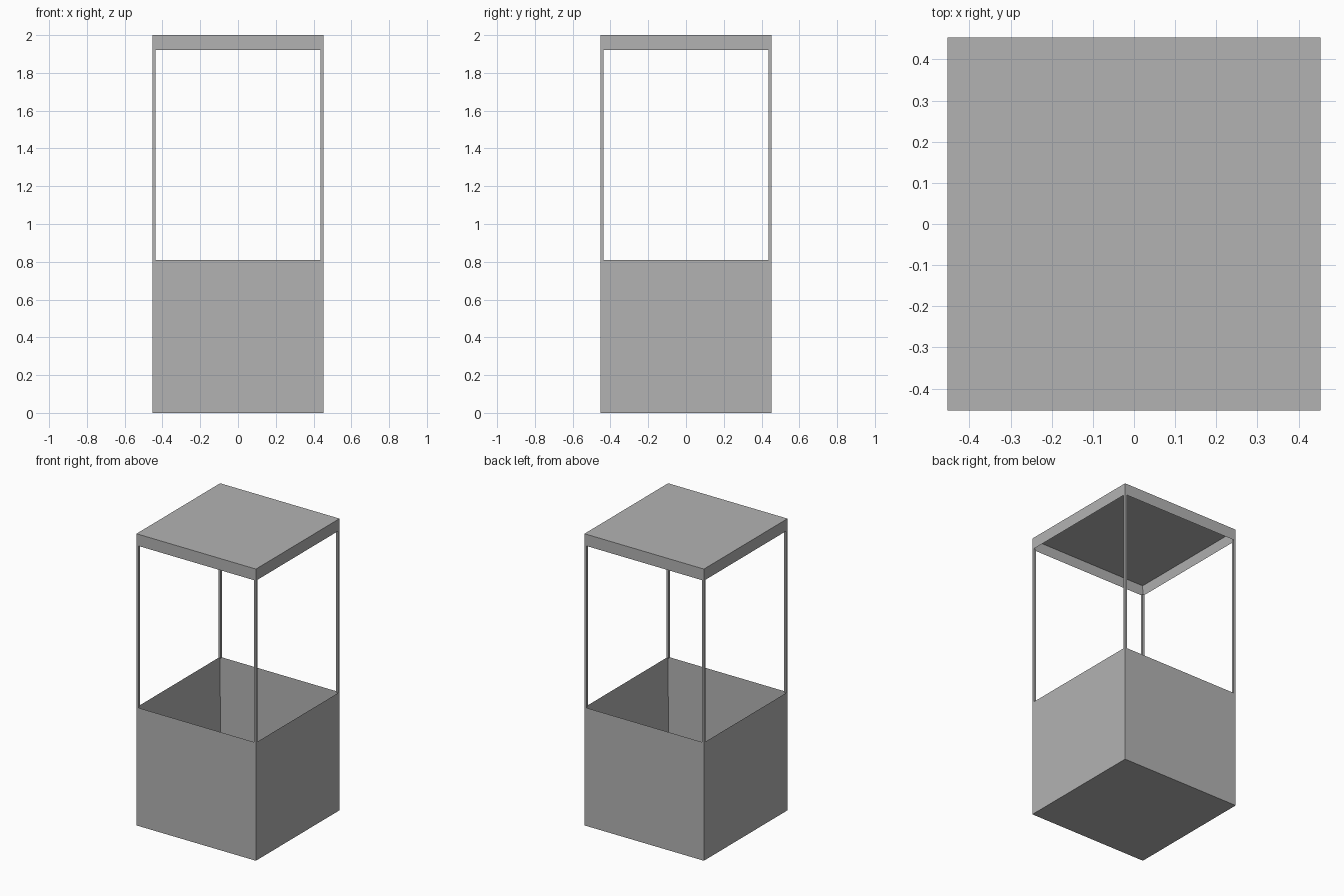
import bpy
import bmesh

old = bpy.data.objects.get("Cube")
if old:
    bpy.data.objects.remove(old, do_unlink=True)

HALF = 0.453       # half the width of the cabinet
WALL = 0.016       # sheet and post thickness
BASE_TOP = 0.81
LID_BOTTOM = 1.92
HEIGHT = 2.0

grey = bpy.data.materials.new("plain_grey")
grey.use_nodes = True
colour = (0.45, 0.45, 0.45, 1)
grey.diffuse_color = colour
grey.node_tree.nodes["Principled BSDF"].inputs["Base Color"].default_value = colour


def box(name, x, y, z):
    """Box from (min, max) ranges on each axis."""
    bm = bmesh.new()
    bmesh.ops.create_cube(bm, size=1)
    for v in bm.verts:
        v.co = [r[0] if c < 0 else r[1] for c, r in zip(v.co, (x, y, z))]
    mesh = bpy.data.meshes.new(name)
    bm.to_mesh(mesh)
    bm.free()
    mesh.materials.append(grey)
    obj = bpy.data.objects.new(name, mesh)
    bpy.context.collection.objects.link(obj)
    return obj


def tray(name, z_low, z_high, open_top):
    """Square box with one open end and walls of even thickness."""
    side = (-HALF, HALF)
    obj = box(name, side, side, (z_low, z_high))
    bm = bmesh.new()
    bm.from_mesh(obj.data)
    sign = 1 if open_top else -1
    mouth = [f for f in bm.faces if f.normal.z * sign > 0.9]
    # Inset the open end for the rim, then sink it to the inner panel
    bmesh.ops.inset_region(bm, faces=mouth, thickness=WALL)
    for v in mouth[0].verts:
        v.co.z = z_low + WALL if open_top else z_high - WALL
    bm.normal_update()
    bm.to_mesh(obj.data)
    bm.free()


# Open base cabinet and hollow lid
tray("base_cabinet", 0, BASE_TOP, True)
tray("lid", LID_BOTTOM, HEIGHT, False)

# Corner posts
for x_name, sx in (("left", 1), ("right", -1)):
    for y_name, sy in (("front", -1), ("back", 1)):
        xs = sorted((sx * HALF, sx * (HALF - WALL)))
        ys = sorted((sy * HALF, sy * (HALF - WALL)))
        box(f"{y_name}_{x_name}_post", xs, ys, (BASE_TOP, LID_BOTTOM))
